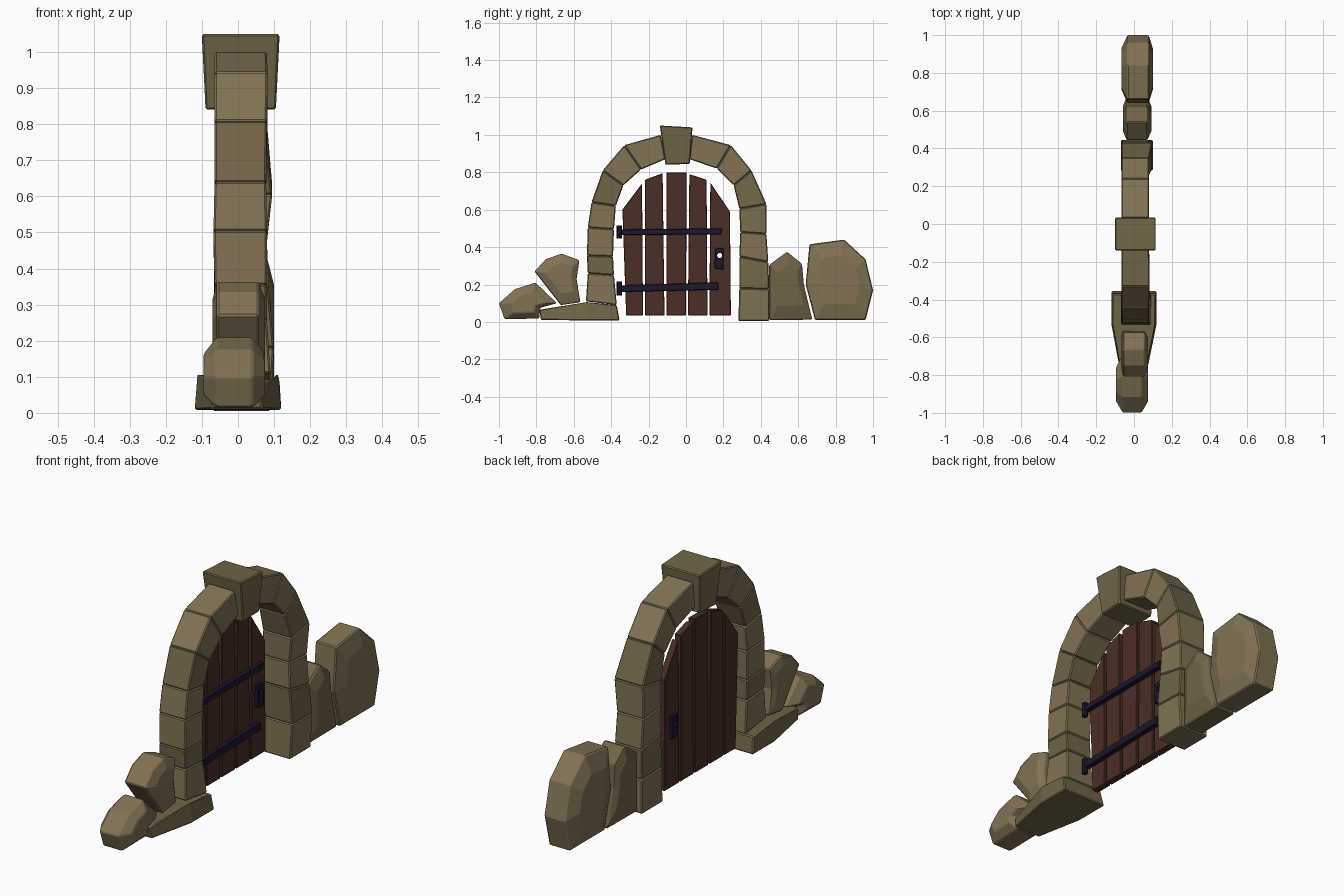
import bpy, bmesh, math
from mathutils import Vector

if "Cube" in bpy.data.objects:
    bpy.data.objects.remove(bpy.data.objects["Cube"])


def material(name, rgb):
    m = bpy.data.materials.new(name)
    m.diffuse_color = (*rgb, 1)
    m.use_nodes = True
    m.node_tree.nodes["Principled BSDF"].inputs["Base Color"].default_value = m.diffuse_color
    return m


STONE = material("stone", (0.22, 0.17, 0.09))
STONE_DARK = material("stone_dark", (0.165, 0.13, 0.065))
WOOD = material("wood", (0.07, 0.027, 0.02))
IRON = material("iron", (0.012, 0.008, 0.025))


def loft(name, rings, mat, bevel=0.005):
    """Closed solid through equal-length rings of 3D points."""
    bm = bmesh.new()
    vs = [[bm.verts.new(p) for p in r] for r in rings]
    n = len(vs[0])
    for a, b in zip(vs, vs[1:]):
        for i in range(n):
            j = (i + 1) % n
            bm.faces.new((a[i], a[j], b[j], b[i]))
    bm.faces.new(vs[0][::-1])
    bm.faces.new(vs[-1])
    bmesh.ops.recalc_face_normals(bm, faces=bm.faces)
    me = bpy.data.meshes.new(name)
    bm.to_mesh(me)
    bm.free()
    ob = bpy.data.objects.new(name, me)
    bpy.context.collection.objects.link(ob)
    me.materials.append(mat)
    if bevel:
        mod = ob.modifiers.new("worn_edges", 'BEVEL')
        mod.width, mod.segments = bevel, 1
        mod.angle_limit = math.radians(35)
    return ob


def slab(name, outline, x0, x1, mat, bevel=0.003):
    """Side-view outline (y, z) extruded along x."""
    return loft(name, [[(x, y, z) for y, z in outline] for x in (x0, x1)], mat, bevel)


def boulder(name, outline, rim, face, mat, inset=0.6):
    """Rounded rock: side-view outline with a flat rim and bulging cheeks."""
    cy = sum(p[0] for p in outline) / len(outline)
    cz = sum(p[1] for p in outline) / len(outline)

    def ring(x, s):
        return [(x, cy + (y - cy) * s, cz + (z - cz) * s) for y, z in outline]
    return loft(name, [ring(face[0], inset), ring(rim[0], 1),
                       ring(rim[1], 1), ring(face[1], inset)], mat)


# Arch joints: outer y, z, inner y, z, back x, front x
left_joints = [
    (-.535, .11, -.37, .09, -.068, .09), (-.525, .26, -.385, .25, -.065, .08),
    (-.53, .355, -.39, .35, -.065, .08), (-.525, .505, -.385, .495, -.068, .08),
    (-.505, .64, -.375, .62, -.065, .078), (-.445, .81, -.335, .73, -.065, .08),
    (-.33, .945, -.24, .815, -.065, .082), (-.135, 1.0, -.11, .87, -.065, .08)]
right_joints = [
    (.445, .005, .28, .005, -.07, .09), (.445, .175, .285, .18, -.07, .1),
    (.44, .32, .285, .35, -.065, .085), (.43, .47, .29, .48, -.068, .08),
    (.43, .63, .285, .605, -.065, .095), (.35, .81, .255, .73, -.065, .08),
    (.24, .945, .165, .82, -.065, .08), (.033, 1.0, .018, .87, -.065, .08)]


def joint_ring(a):
    oy, oz, iy, iz, x0, x1 = a
    return [(x0, oy, oz), (x1, oy, oz), (x1, iy, iz), (x0, iy, iz)]


for side, joints in (("left", left_joints), ("right", right_joints)):
    for i, (a, b) in enumerate(zip(joints, joints[1:])):
        loft(f"arch_stone_{side}_{i + 1}", [joint_ring(a), joint_ring(b)],
             (STONE, STONE_DARK)[i in (1, 4)])

# Keystone
loft("keystone", [
    [(-.09, -.11, .84), (.105, -.11, .84), (.105, .02, .845), (-.09, .02, .845)],
    [(-.1, -.14, 1.05), (.115, -.14, 1.05), (.115, .035, 1.04), (-.1, .035, 1.04)]],
    STONE_DARK)

# Wedge-shaped foot stone under the left pillar
loft("foot_stone", [
    [(-.12, -.355, .008), (.12, -.355, .008), (.12, -.53, .008),
     (.07, -.775, .01), (-.075, -.775, .01), (-.12, -.53, .008)],
    [(-.11, -.37, .09), (.115, -.37, .09), (.11, -.53, .11),
     (.06, -.785, .065), (-.065, -.785, .065), (-.112, -.53, .11)]], STONE_DARK)

# Boulders leaning on both sides
boulder("boulder_left_end", [(-1, .1), (-.915, .175), (-.805, .21), (-.69, .1),
        (-.78, .075), (-.785, .018), (-.97, .015)], (-.06, .04), (-.095, .075), STONE)
boulder("boulder_left_upper", [(-.81, .27), (-.75, .335), (-.665, .365), (-.57, .33),
        (-.585, .23), (-.565, .105), (-.67, .09)], (-.058, .055), (-.07, .075), STONE)
boulder("boulder_right_inner", [(.445, .305), (.54, .375), (.62, .31), (.63, .2),
        (.675, .012), (.445, .01)], (-.04, .07), (-.058, .092), STONE_DARK)
boulder("boulder_right_end", [(.66, .415), (.845, .44), (.96, .335), (1, .17),
        (.96, .01), (.69, .01), (.64, .2)], (-.035, .078), (-.067, .1), STONE)

# Door planks: bottom left y, bottom right y, top left (y, z), top right (y, z)
planks = [(-.32, -.23, (-.34, .6), (-.235, .74)),
          (-.22, -.115, (-.22, .76), (-.125, .795)),
          (-.105, 0, (-.105, .8), (.003, .8)),
          (.01, .115, (.018, .79), (.11, .76)),
          (.125, .24, (.13, .745), (.235, .59))]
plank_obs = [slab(f"door_plank_{i + 1}", [(a, .035), (b, .035), tr, tl],
                  -.05, -.015, WOOD)
             for i, (a, b, tl, tr) in enumerate(planks)]

# Strap hinges with barrels
for name, strap, barrel in (
        ("upper", [(-.345, .465), (.185, .467), (.195, .5), (-.345, .495)], (.445, .515)),
        ("lower", [(-.345, .16), (.175, .172), (.17, .212), (-.345, .195)], (.14, .215))):
    slab(f"hinge_strap_{name}", strap, -.018, .008, IRON)
    ring = [(-.003 + .014 * math.cos(t * math.pi / 4), -.357 + .014 * math.sin(t * math.pi / 4))
            for t in range(8)]
    loft(f"hinge_barrel_{name}", [[(x, y, z) for x, y in ring] for z in barrel], IRON, 0)

# Lock plate with a through hole
lock = slab("lock_plate", [(.153, .285), (.202, .28), (.2, .395), (.155, .395)],
            -.067, .003, IRON)
bpy.ops.mesh.primitive_cylinder_add(vertices=10, radius=.014, depth=.3,
                                    location=(-.03, .18, .355), rotation=(0, math.pi / 2, 0))
cutter = bpy.context.object
cutter.name = "keyhole_cutter"
cutter.hide_render = True
cutter.display_type = 'WIRE'
for ob in (lock, plank_obs[4]):
    mod = ob.modifiers.new("keyhole", 'BOOLEAN')
    mod.operation, mod.object, mod.solver = 'DIFFERENCE', cutter, 'EXACT'
